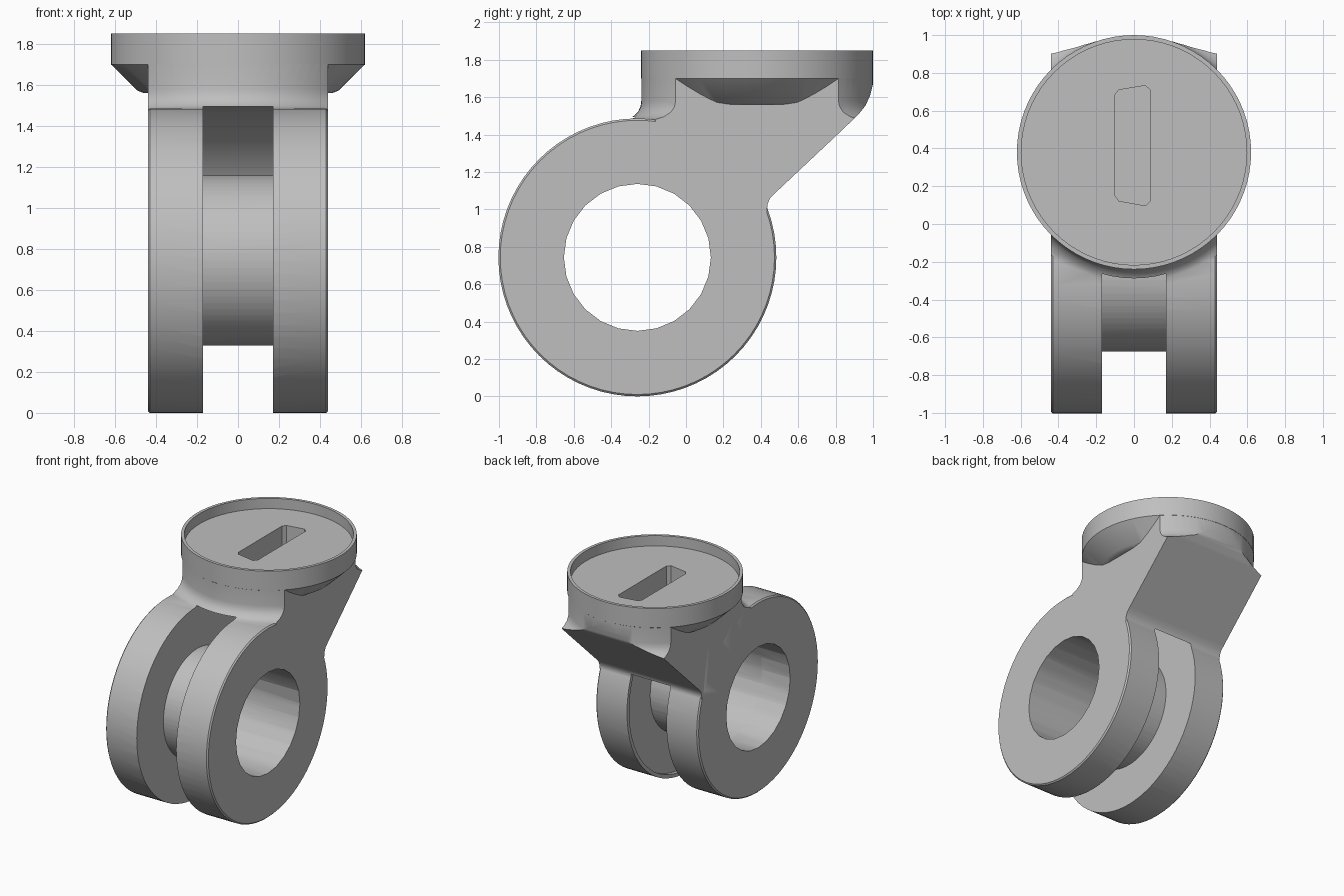
import bpy, bmesh, math
from mathutils import Matrix, Vector

cube = bpy.data.objects.get("Cube")
if cube:
    bpy.data.objects.remove(cube, do_unlink=True)

grey = bpy.data.materials.new("plain_grey")
grey.use_nodes = True
grey.diffuse_color = (0.52, 0.52, 0.52, 1)
grey.node_tree.nodes["Principled BSDF"].inputs["Base Color"].default_value = (0.52, 0.52, 0.52, 1)

RING = Vector((0, -0.26, 0.743))
HEAD = Vector((0, 0.38, 0))
HALF = 0.44
TO_X = Matrix.Rotation(math.pi / 2, 4, 'Y')


def finish(name, bm):
    bmesh.ops.remove_doubles(bm, verts=bm.verts, dist=1e-5)
    bmesh.ops.recalc_face_normals(bm, faces=bm.faces)
    mesh = bpy.data.meshes.new(name)
    bm.to_mesh(mesh)
    bm.free()
    mesh.materials.append(grey)
    ob = bpy.data.objects.new(name, mesh)
    bpy.context.collection.objects.link(ob)
    return ob


def lathe(name, profile, centre, sides=72, along_x=False):
    """Turn a (radius, height) profile that starts and ends on the axis."""
    bm = bmesh.new()
    verts = [bm.verts.new((r, 0, h)) for r, h in profile]
    edges = [bm.edges.new(pair) for pair in zip(verts, verts[1:])]
    bmesh.ops.spin(bm, geom=verts + edges, cent=(0, 0, 0), axis=(0, 0, 1),
                   angle=math.tau, steps=sides, use_merge=True)
    turn = TO_X if along_x else Matrix.Identity(4)
    bm.transform(Matrix.Translation(centre) @ turn)
    return finish(name, bm)


def drum(name, radius, half, centre=RING, sides=72, bevel=0.0):
    pts = [(0, -half), (radius - bevel, -half), (radius, bevel - half),
           (radius, half - bevel), (radius - bevel, half), (0, half)]
    if not bevel:
        pts = [pts[0], pts[1], pts[4], pts[5]]
    return lathe(name, pts, centre, sides, along_x=True)


def prism(name, corners, direction):
    bm = bmesh.new()
    face = bm.faces.new([bm.verts.new(c) for c in corners])
    out = bmesh.ops.extrude_face_region(bm, geom=[face])
    moved = [g for g in out["geom"] if isinstance(g, bmesh.types.BMVert)]
    bmesh.ops.translate(bm, verts=moved, vec=direction)
    return finish(name, bm)


def combine(target, other, operation):
    mod = target.modifiers.new(operation, 'BOOLEAN')
    mod.operation, mod.object, mod.solver = operation, other, 'EXACT'
    bpy.context.view_layer.objects.active = target
    bpy.ops.object.modifier_apply(modifier=mod.name)
    bpy.data.objects.remove(other, do_unlink=True)


# Neck: side profile with sloping back, trimmed by a round column with a flared foot
side = [(-0.4, 0.8), (0.3, 0.8), (0.432, 0.99), (0.437, 1.03), (0.45, 1.06),
        (0.48, 1.09), (0.81, 1.40), (0.92, 1.505), (0.96, 1.555), (0.985, 1.61),
        (1.0, 1.67), (1.02, 1.75), (-0.4, 1.75)]
neck = prism("neck", [(-HALF, y, z) for y, z in side], (2 * HALF, 0, 0))
column = lathe("column", [(0, 0.7), (0.66, 0.7), (0.70, 1.48), (0.665, 1.495),
                          (0.637, 1.52), (0.623, 1.55), (0.619, 1.58),
                          (0.619, 1.78), (0, 1.78)], HEAD)
combine(neck, column, 'INTERSECT')

# Clevis body: ring joined to the neck, then split by the round channel
body = drum("clevis_mount", 0.743, HALF, bevel=0.01)
combine(body, neck, 'UNION')
combine(body, drum("channel", 0.752, 0.17), 'DIFFERENCE')
combine(body, drum("cheek_recess", 0.715, 0.20), 'DIFFERENCE')

# Thin hub sleeve with the through bore
combine(body, drum("hub", 0.415, 0.3), 'UNION')

# Round head with chamfered underside and raised rim
head = lathe("head", [(0, 1.56), (0.46, 1.56), (0.49, 1.572), (0.62, 1.70),
                      (0.62, 1.85), (0.597, 1.85), (0.597, 1.77), (0, 1.77)], HEAD)
combine(body, head, 'UNION')
combine(body, drum("bore", 0.393, 0.6, sides=24), 'DIFFERENCE')

# Tapered slot with rounded corners in the head
slot = prism("slot", [(-0.1, 0.15, 1.6), (-0.08, 0.122, 1.6), (0.06, 0.097, 1.6),
                      (0.085, 0.12, 1.6), (0.085, 0.71, 1.6), (0.06, 0.733, 1.6),
                      (-0.08, 0.71, 1.6), (-0.1, 0.685, 1.6)], (0, 0, 0.22))
combine(body, slot, 'DIFFERENCE')

bpy.ops.object.select_all(action='DESELECT')
body.select_set(True)
bpy.context.view_layer.objects.active = body
bpy.ops.object.shade_smooth_by_angle(angle=math.radians(30))
